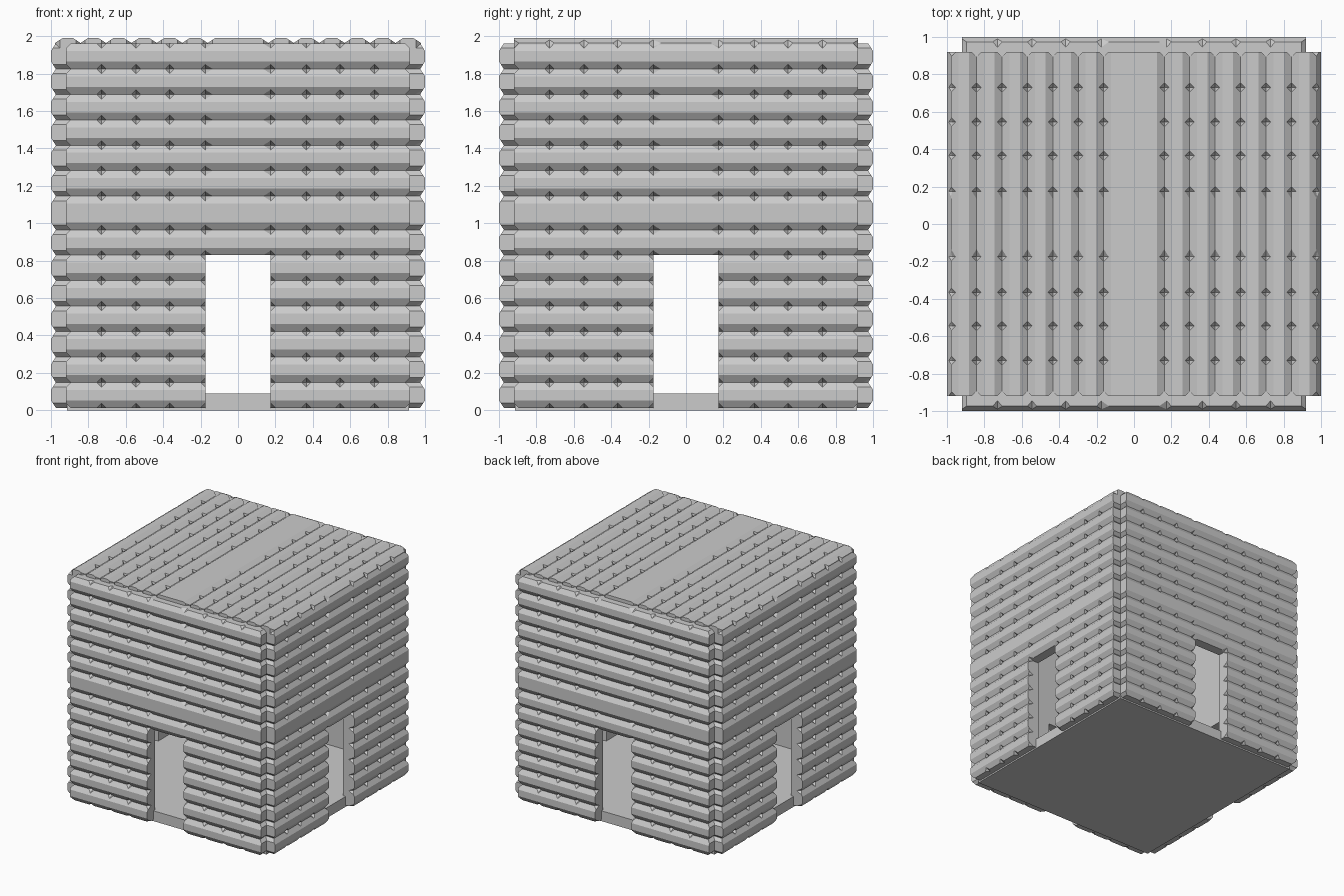
import bpy, bmesh
from math import radians
from mathutils import Matrix

if "Cube" in bpy.data.objects:
    bpy.data.objects.remove(bpy.data.objects["Cube"])

BEVEL, DROP = 0.04, 0.026      # log bevel height and groove depth
PIT, PIT_DEPTH = 0.025, 0.055  # diamond notch half size and depth
PITCH = 0.136
CENTRES = [0.175, 0.365, 0.545, 0.73, 0.92]
CENTRES = [-c for c in reversed(CENTRES)] + CENTRES


def log_panel(name, grooves, outer, inner, matrix, door_top=None):
    """Log-faced slab: u runs along the logs, v across them, h outwards."""
    us = set(CENTRES)
    for c in CENTRES:
        lo, hi = PIT, PIT
        if abs(c) < 0.2:
            lo, hi = (PIT, 0.04) if c < 0 else (0.04, PIT)
        us |= {u for u in (c - lo, c + hi) if abs(u) < 0.92}
    vs = set(grooves)
    for g in grooves:
        vs |= {v for v in (g - BEVEL, g - PIT, g + PIT, g + BEVEL)
               if grooves[0] < v < grooves[-1]}
    us, vs = sorted(us), sorted(vs)

    bm = bmesh.new()
    front, back, pits = {}, {}, set()
    for i, u in enumerate(us):
        for j, v in enumerate(vs):
            near = min(abs(v - g) for g in grooves)
            h = outer - DROP * max(0, 1 - near / BEVEL)
            pu = u
            if u in CENTRES and v in grooves:
                pits.add((i, j))
                h = outer - PIT_DEPTH
                if abs(u) > 0.9:
                    pu = u * (0.893 / 0.92)
            front[i, j] = bm.verts.new((pu, v, h))
            back[i, j] = bm.verts.new((pu, v, inner))
    edges = {}

    def add(keys):
        bm.faces.new([front[k] for k in keys])
        bm.faces.new([back[k] for k in reversed(keys)])
        for a, b in zip(keys, keys[1:] + keys[:1]):
            if (b, a) in edges:
                del edges[b, a]
            else:
                edges[a, b] = True

    for i in range(len(us) - 1):
        for j in range(len(vs) - 1):
            mid_u, mid_v = (us[i] + us[i + 1]) / 2, (vs[j] + vs[j + 1]) / 2
            if door_top and abs(mid_u) < 0.175 and mid_v < door_top:
                continue
            q = [(i, j), (i + 1, j), (i + 1, j + 1), (i, j + 1)]
            k = next((n for n in range(4) if q[n] in pits), None)
            if k is None:
                add(q)
            else:
                q = q[k:] + q[:k]
                add([q[0], q[1], q[3]])
                add([q[1], q[2], q[3]])
    for a, b in edges:
        bm.faces.new((front[b], front[a], back[a], back[b]))
    bmesh.ops.delete(bm, geom=[v for v in bm.verts if not v.link_faces], context='VERTS')
    bmesh.ops.recalc_face_normals(bm, faces=bm.faces)
    bmesh.ops.dissolve_limit(bm, angle_limit=radians(0.5), verts=bm.verts, edges=bm.edges)
    bm.transform(matrix)
    mesh = bpy.data.meshes.new(name)
    bm.to_mesh(mesh)
    bm.free()
    bpy.context.collection.objects.link(bpy.data.objects.new(name, mesh))


# four log walls, each with a doorway; one taller log at mid height
wall_grooves = [0.965 - PITCH * k for k in range(7, -1, -1)] + \
               [1.145 + PITCH * k for k in range(7)]
door_top = wall_grooves[6]
for n, side in enumerate(("front", "right", "back", "left")):
    turn = Matrix.Rotation(radians(90 * n), 4, 'Z') @ Matrix.Rotation(radians(90), 4, 'X')
    log_panel(side + "_log_wall", wall_grooves, 1.0, 0.89, turn, door_top)

# log roof, logs running front to back
half = [0.162 + PITCH * k for k in range(7)]
log_panel("log_roof", [-g for g in reversed(half)] + half, 1.99, 1.88,
          Matrix.Rotation(radians(90), 4, 'Z'))

# floor slab forming the thresholds
bpy.ops.mesh.primitive_cube_add(size=1, location=(0, 0, 0.045))
floor = bpy.context.object
floor.name = "floor"
floor.scale = (1.83, 1.83, 0.09)
